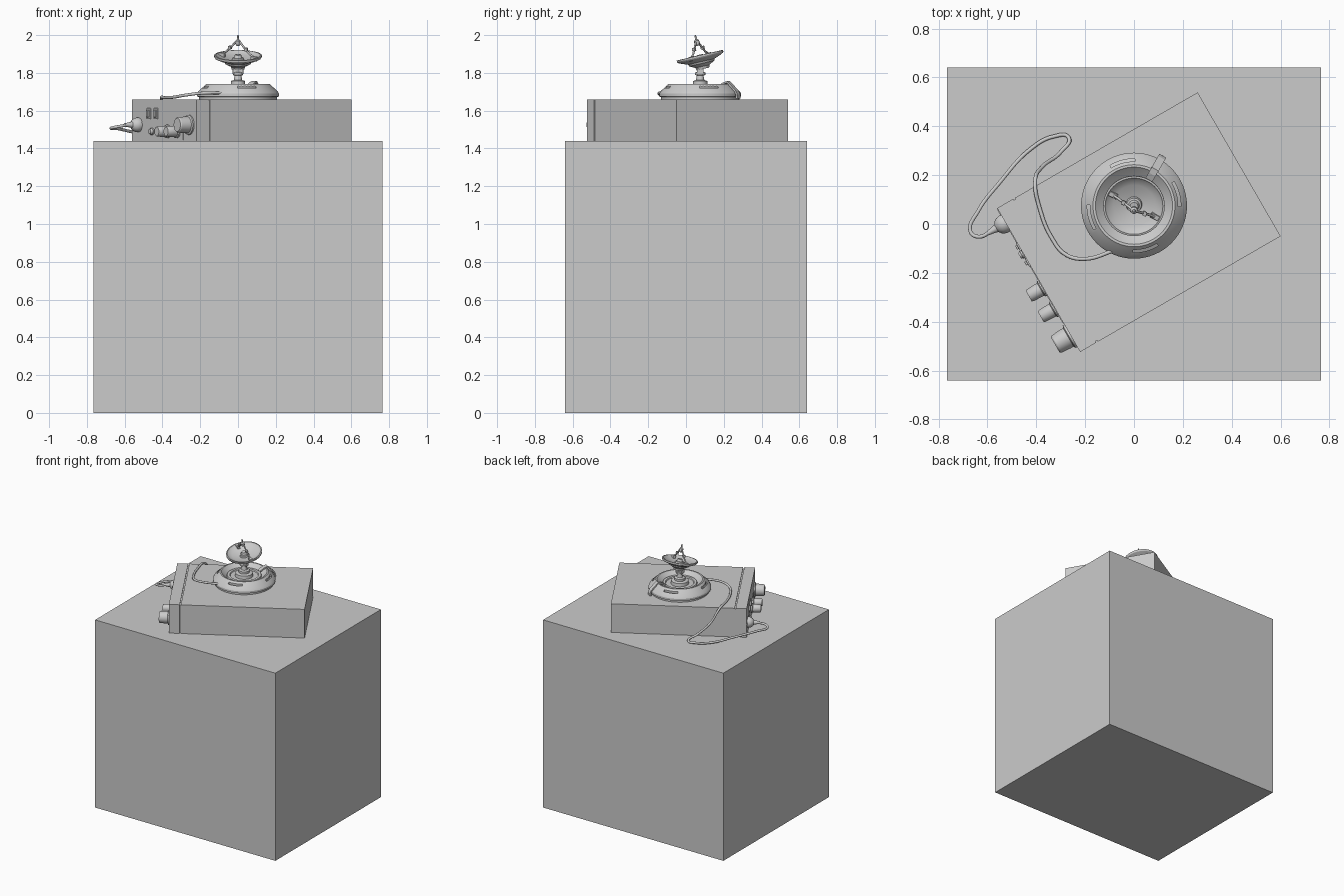
import bpy, bmesh
from math import radians, cos, sin, pi
from mathutils import Matrix, Vector

if "Cube" in bpy.data.objects:
    bpy.data.objects.remove(bpy.data.objects["Cube"])

T, R = Matrix.Translation, Matrix.Rotation
BOX = T((0.02, 0.0075, 0)) @ R(radians(30), 4, 'Z')      # frame of the turned housing
BASE = T((0, 0.075, 0))                                   # frame of the round base
DISH = T((0, 0.075, 1.885)) @ R(radians(13), 4, 'X')      # frame of the tilted dish
FACE = -0.474                                             # local x of the control panel


def finish(name, bm, m=Matrix(), smooth=False):
    bmesh.ops.recalc_face_normals(bm, faces=bm.faces)
    me = bpy.data.meshes.new(name)
    bm.to_mesh(me)
    bm.free()
    me.transform(m)
    ob = bpy.data.objects.new(name, me)
    bpy.context.collection.objects.link(ob)
    if smooth:
        bpy.ops.object.select_all(action='DESELECT')
        ob.select_set(True)
        bpy.context.view_layer.objects.active = ob
        bpy.ops.object.shade_smooth_by_angle(angle=radians(30))
    return ob


def box(name, lo, hi, m=Matrix(), bevel=0):
    lo, hi = Vector(lo), Vector(hi)
    bm = bmesh.new()
    bmesh.ops.create_cube(bm, size=1, matrix=T((lo + hi) / 2) @ Matrix.Diagonal((*(hi - lo), 1)))
    if bevel:
        bmesh.ops.bevel(bm, geom=bm.edges[:], offset=bevel, segments=2, affect='EDGES', profile=0.5)
    return finish(name, bm, m)


def lathe(name, profile, m=Matrix(), n=48):
    bm = bmesh.new()
    rings = [[bm.verts.new((r * cos(2 * pi * i / n), r * sin(2 * pi * i / n), z))
              for i in range(n)] for r, z in profile]
    for a, b in zip(rings, rings[1:]):
        for i in range(n):
            j = (i + 1) % n
            bm.faces.new((a[i], a[j], b[j], b[i]))
    bmesh.ops.remove_doubles(bm, verts=bm.verts, dist=1e-5)
    bmesh.ops.dissolve_degenerate(bm, edges=bm.edges, dist=1e-6)
    return finish(name, bm, m, True)


def tube(name, points, radius, m=Matrix(), curved=True, res=3):
    cu = bpy.data.curves.new(name, 'CURVE')
    cu.dimensions = '3D'
    cu.bevel_depth, cu.bevel_resolution, cu.use_fill_caps = radius, res, True
    cu.resolution_u = 8
    if curved:
        sp = cu.splines.new('BEZIER')
        sp.bezier_points.add(len(points) - 1)
        for p, co in zip(sp.bezier_points, points):
            p.co = m @ Vector(co)
            p.handle_left_type = p.handle_right_type = 'AUTO'
    else:
        sp = cu.splines.new('POLY')
        sp.points.add(len(points) - 1)
        for p, co in zip(sp.points, points):
            p.co = (*(m @ Vector(co)), 1)
    ob = bpy.data.objects.new(name, cu)
    bpy.context.collection.objects.link(ob)
    bpy.ops.object.select_all(action='DESELECT')
    ob.select_set(True)
    bpy.context.view_layer.objects.active = ob
    bpy.ops.object.convert(target='MESH')
    return ob


# pedestal and housing, split by a narrow groove behind the panel
box("pedestal", (-0.765, -0.64, 0), (0.765, 0.64, 1.44))
box("housing_body", (-0.39, -0.34, 1.44), (0.474, 0.34, 1.66), BOX)
box("housing_groove", (-0.41, -0.334, 1.44), (-0.38, 0.334, 1.654), BOX)
box("housing_front", (FACE, -0.34, 1.44), (-0.398, 0.34, 1.66), BOX)

# panel trim and switches
box("panel_trim_horizontal", (FACE - 0.003, -0.2, 1.533), (FACE + 0.01, 0.335, 1.538), BOX)
box("panel_trim_vertical", (FACE - 0.003, -0.204, 1.445), (FACE + 0.01, -0.199, 1.538), BOX)
for i, y in enumerate((0.16, 0.085)):
    box(f"switch_plate_{i}", (FACE - 0.006, y - 0.019, 1.555), (FACE + 0.01, y + 0.019, 1.613), BOX, 0.003)
    box(f"switch_rocker_{i}", (FACE - 0.014, y - 0.009, 1.565), (FACE, y + 0.009, 1.603), BOX, 0.003)


# knobs, button and plug, all pointing out of the panel
def on_panel(y, z):
    return BOX @ T((FACE, y, z)) @ R(radians(-90), 4, 'Y')


def knob(name, y, z, r, d):
    lathe(name, [(0, -0.01), (r * 1.15, -0.01), (r * 1.15, 0.008), (r * 0.95, 0.012), (r * 0.95, d * 0.35),
                 (r * 0.88, d - 0.006), (r * 0.78, d), (0, d)], on_panel(y, z), 32)


knob("small_knob_a", -0.037, 1.49, 0.031, 0.068)
knob("small_knob_b", -0.135, 1.49, 0.031, 0.068)
knob("large_knob", -0.264, 1.525, 0.046, 0.074)
knob("push_button", 0.125, 1.49, 0.016, 0.018)
lathe("cable_plug", [(0, -0.01), (0.037, -0.01), (0.039, 0.01), (0.036, 0.024), (0.028, 0.036),
                     (0.017, 0.044), (0.012, 0.065), (0.009, 0.085), (0, 0.085)], on_panel(0.27, 1.525), 32)

# cable from the plug, down beside the housing and over its top to the base
tube("cable", [(-0.575, -0.024, 1.525), (-0.64, -0.052, 1.515), (-0.67, -0.03, 1.508), (-0.64, 0.05, 1.505),
               (-0.55, 0.17, 1.485), (-0.42, 0.31, 1.455), (-0.33, 0.358, 1.449), (-0.268, 0.355, 1.449),
               (-0.30, 0.295, 1.48), (-0.375, 0.235, 1.57), (-0.405, 0.175, 1.66), (-0.385, 0.06, 1.669),
               (-0.335, -0.06, 1.672), (-0.28, -0.125, 1.682), (-0.20, -0.143, 1.692), (-0.08, -0.108, 1.695)], 0.008)

# round base with a recessed bowl and four arc slots
base = lathe("round_base", [(0, 1.66), (0.207, 1.66), (0.207, 1.672), (0.217, 1.675), (0.217, 1.69), (0.209, 1.703),
                            (0.175, 1.735), (0.168, 1.742), (0.158, 1.742), (0.152, 1.736), (0.122, 1.712),
                            (0.118, 1.72), (0.1, 1.72), (0.096, 1.712), (0, 1.712)], BASE, 64)
bm = bmesh.new()
for k in range(4):
    secs = []
    for s in range(9):
        a = radians(15 + 90 * k - 16 + 4 * s)
        secs.append([bm.verts.new((r * cos(a), r * sin(a), z))
                     for r, z in ((0.181, 1.712), (0.192, 1.706), (0.192, 1.78), (0.181, 1.78))])
    bm.faces.new(secs[0])
    bm.faces.new(secs[-1])
    for a, b in zip(secs, secs[1:]):
        for i in range(4):
            bm.faces.new((a[i], a[(i + 1) % 4], b[(i + 1) % 4], b[i]))
cutter = finish("slot_cutter", bm, BASE)
cutter.hide_render = True
cutter.hide_set(True)
mod = base.modifiers.new("slots", 'BOOLEAN')
mod.operation, mod.object, mod.solver = 'DIFFERENCE', cutter, 'EXACT'

# strap folded over the base rim
bm = bmesh.new()
strap = [(0.115, 1.724), (0.15, 1.745), (0.172, 1.752), (0.222, 1.704), (0.231, 1.685), (0.231, 1.664)]
cols = [[bm.verts.new((r, y, z)) for y in (-0.016, 0.016)] for r, z in strap]
for a, b in zip(cols, cols[1:]):
    bm.faces.new((a[0], b[0], b[1], a[1]))
ob = finish("rim_strap", bm, BASE @ R(radians(60), 4, 'Z'))
mod = ob.modifiers.new("thickness", 'SOLIDIFY')
mod.thickness, mod.offset = 0.01, 0

# stepped neck and pivot
lathe("neck", [(0, 1.70), (0.065, 1.70), (0.06, 1.735), (0.038, 1.74), (0.038, 1.757), (0.022, 1.762), (0.018, 1.785),
               (0.027, 1.79), (0.027, 1.802), (0.016, 1.806), (0.016, 1.83), (0, 1.83)], BASE, 32)
box("pivot_block", (-0.028, -0.018, 1.79), (0.028, 0.018, 1.822), BASE, 0.004)

# dish shell
lathe("dish", [(0, -0.066), (0.034, -0.066), (0.038, -0.052), (0.068, -0.036), (0.072, -0.026), (0.1, -0.016),
               (0.122, -0.006), (0.126, 0), (0.126, 0.008), (0.118, 0.009), (0.113, 0.003), (0.085, -0.008),
               (0.05, -0.017), (0.033, -0.02), (0.03, -0.006), (0.022, -0.004), (0.016, 0.012), (0, 0.012)], DISH, 64)

# feed arms meeting above the dish, with the feed tip
for i, deg in enumerate((152, -28)):
    arm = DISH @ R(radians(deg), 4, 'Z')
    tube(f"feed_arm_{i}", [(0.108, 0, 0), (0.07, 0, 0.022), (0.045, 0, 0.045), (0.008, 0, 0.085)], 0.0055, arm, False, 1)
    box(f"arm_foot_{i}", (0.078, -0.01, -0.012), (0.115, 0.01, 0.012), arm, 0.003)
    box(f"arm_joint_{i}", (0.04, -0.009, 0.036), (0.058, 0.009, 0.054), arm, 0.003)
lathe("feed_tip", [(0, 0.06), (0.008, 0.06), (0.014, 0.07), (0.014, 0.088), (0.006, 0.094),
                   (0.004, 0.117), (0, 0.118)], DISH, 24)
